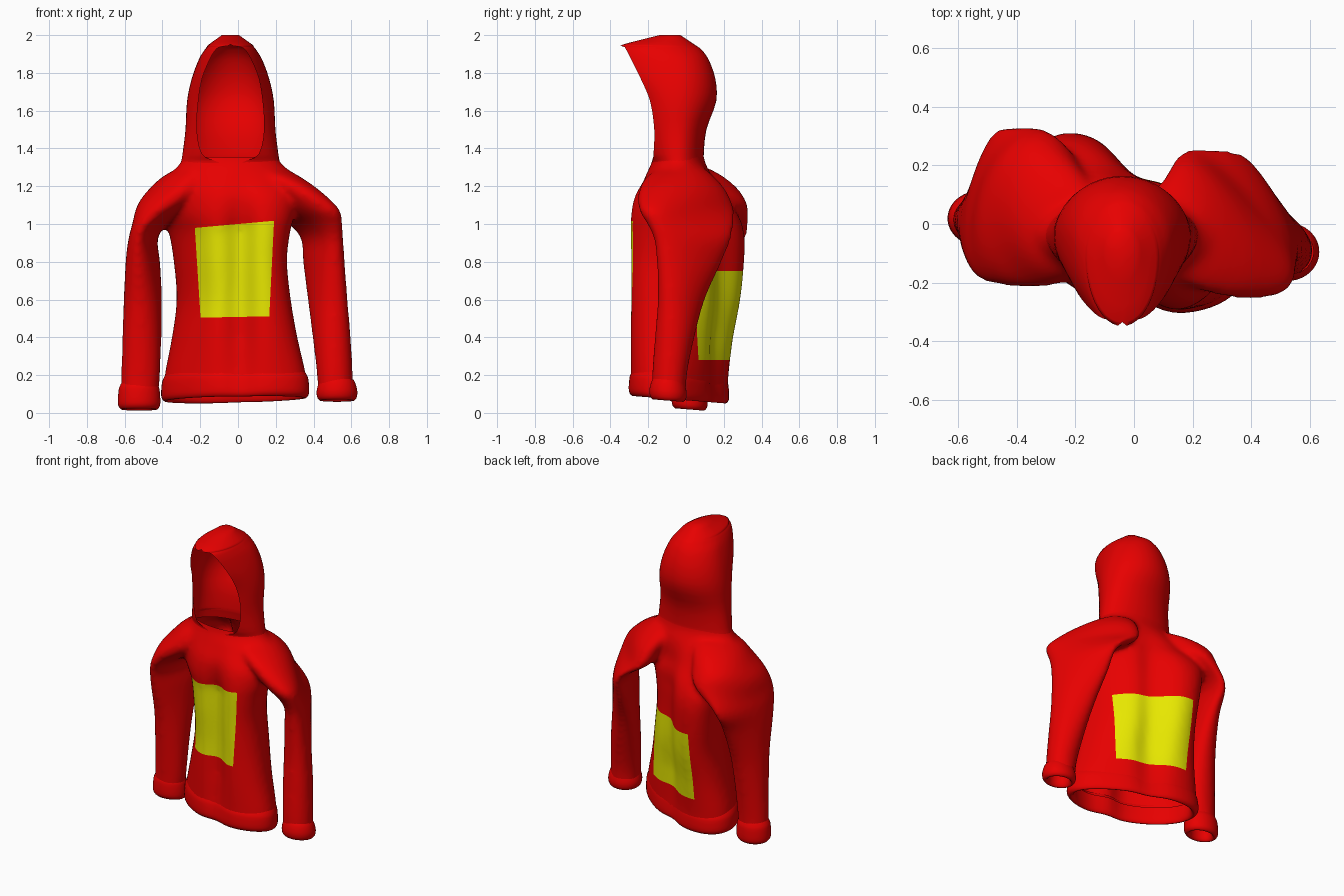
import bpy, bmesh
from math import sin, cos, pi, asin, radians, exp
from mathutils import Vector

cube = bpy.data.objects.get("Cube")
if cube:
    bpy.data.objects.remove(cube, do_unlink=True)


def material(name, color):
    m = bpy.data.materials.new(name)
    m.use_nodes = True
    m.diffuse_color = color
    m.node_tree.nodes["Principled BSDF"].inputs["Base Color"].default_value = color
    return m


RED = material("red cloth", (0.8, 0, 0, 1))
YELLOW = material("yellow patch", (0.8, 0.8, 0, 1))


def spline(rows, steps):
    """Smoothly resample a list of equal-length tuples."""
    out = []
    for i in range(len(rows) - 1):
        p0, p1, p2 = rows[max(i - 1, 0)], rows[i], rows[i + 1]
        p3 = rows[min(i + 2, len(rows) - 1)]
        for s in range(steps):
            t = s / steps
            out.append([b + t * ((c - a) / 2 + t * ((a - 2.5 * b + 2 * c - d / 2)
                        + t * (1.5 * (b - c) + (d - a) / 2)))
                        for a, b, c, d in zip(p0, p1, p2, p3)])
    return out + [list(rows[-1])]


def skin_rings(bm, rings, closed=True):
    vs = [[bm.verts.new(p) for p in ring] for ring in rings]
    n = len(vs[0])
    for lo, hi in zip(vs, vs[1:]):
        for j in range(n if closed else n - 1):
            k = (j + 1) % n
            bm.faces.new((lo[j], lo[k], hi[k], hi[j]))
    return vs


def tube(bm, rows, caps=True, steps=4, tilt=0.0, fold=0.0, n=64):
    """Loft of skewed ovals; each row is z, x min, x max, y min, y max, skew.
    fold presses a soft vertical valley into the front and back."""
    rings = []
    for z, x0, x1, y0, y1, skew in spline(rows, steps):
        depth = fold * max(0, min(1, (1.28 - z) / .3)) * min(1, .35 + 1.6 * z)
        ring = []
        for j in range(n):
            t = 2 * pi * j / n
            x = (x0 + x1) / 2 + (x1 - x0) / 2 * cos(t)
            dy = (y1 - y0) / 2 * sin(t - radians(skew * (1 + .25 * sin(t))))
            dy *= 1 - depth * exp(-((x - .01) / .085) ** 2)
            ring.append((x, (y0 + y1) / 2 + dy, z - tilt * dy))
        rings.append(ring)
    vs = skin_rings(bm, rings)
    if caps:
        bm.faces.new(vs[0][::-1])
        bm.faces.new(vs[-1])


def finish(bm, name):
    me = bpy.data.meshes.new(name)
    bm.to_mesh(me)
    bm.free()
    ob = bpy.data.objects.new(name, me)
    bpy.context.collection.objects.link(ob)
    me.materials.append(RED)
    me.materials.append(YELLOW)
    for p in me.polygons:
        p.use_smooth = True
    return ob


# Body: torso and two sleeves fused into one cloth surface
FOLD = .27
bm = bmesh.new()
tube(bm, [(.07, -.395, .365, -.3, .22, 26), (.2, -.388, .36, -.297, .225, 26),
          (.4, -.35, .315, -.303, .25, 26), (.6, -.325, .28, -.305, .288, 27),
          (.8, -.34, .26, -.31, .308, 28), (.95, -.365, .275, -.31, .308, 28),
          (1.05, -.4, .3, -.305, .275, 25), (1.15, -.39, .31, -.28, .2, 20),
          (1.25, -.362, .3, -.22, .14, 8), (1.33, -.302, .222, -.18, .1, 0),
          (1.4, -.285, .205, -.17, .09, 0), (1.48, -.28, .2, -.17, .09, 0)], fold=FOLD)
tube(bm, [(.06, -.62, -.425, -.07, .1, 0), (.2, -.618, -.413, -.07, .1, 0),
          (.4, -.613, -.405, -.08, .12, -5), (.6, -.605, -.403, -.1, .16, -12),
          (.8, -.595, -.413, -.145, .24, -22), (.92, -.58, -.425, -.175, .315, -26),
          (1.0, -.56, -.37, -.2, .335, -24), (1.1, -.533, -.2, -.215, .325, -10),
          (1.18, -.475, -.13, -.21, .28, 5), (1.25, -.4, -.1, -.18, .2, 5),
          (1.3, -.31, -.1, -.14, .11, 0)])
tube(bm, [(.06, .425, .61, -.18, 0, 0), (.2, .418, .608, -.18, .005, 0),
          (.4, .395, .597, -.165, .045, 10), (.6, .37, .58, -.15, .1, 25),
          (.8, .345, .565, -.155, .19, 38), (.92, .335, .557, -.17, .24, 45),
          (1.0, .27, .552, -.205, .255, 48), (1.08, .15, .535, -.25, .255, 45),
          (1.18, .1, .43, -.25, .21, 30), (1.25, .05, .33, -.21, .15, 15),
          (1.3, 0, .24, -.14, .09, 0)])
body = finish(bm, "body_and_sleeves")
remesh = body.modifiers.new("fuse", 'REMESH')
remesh.mode = 'VOXEL'
remesh.voxel_size = 0.014
bpy.context.view_layer.objects.active = body
body.select_set(True)
bpy.ops.object.modifier_apply(modifier=remesh.name)

bm = bmesh.new()
bm.from_mesh(body.data)
for _ in range(8):
    bmesh.ops.smooth_vert(bm, verts=bm.verts, factor=0.5,
                          use_axis_x=True, use_axis_y=True, use_axis_z=True)


def cut(co, no, **clear):
    bmesh.ops.bisect_plane(bm, geom=bm.verts[:] + bm.edges[:] + bm.faces[:],
                           plane_co=co, plane_no=no, **clear)


# Open the neck, waist and sleeve ends
cut((0, 0, .14), (0, 0, 1), clear_inner=True)
cut((0, 0, 1.355), (0, 0, 1), clear_outer=True)

# Patches on chest and back, each bounded by four planes facing inwards
chest_patch = [((-.198, 0, .5), (1, 0, .064)), ((.165, 0, .5), (-1, 0, .05)),
               ((0, 0, .508), (-.02, 0, 1)), ((0, 0, 1.0), (.09, 0, -1))]
back_patch = [((-.225, 0, 0), (1, 0, 0)), ((.2, 0, 0), (-1, 0, 0)),
              ((0, 0, .28), (0, 0, 1)), ((0, 0, .75), (0, 0, -1))]
for co, no in chest_patch + back_patch:
    cut(co, no)
for f in bm.faces:
    c = f.calc_center_median()
    planes = chest_patch if c.y < 0 else back_patch
    f.material_index = int(all((c - Vector(co)).dot(Vector(no)) > 0
                               for co, no in planes))
    f.smooth = True
bm.to_mesh(body.data)
bm.free()


# Folded bands at the waist and wrists: inner wall, rounded lip, outer wall
def band(name, low, high, x0, x1, y0, y1, skew=0, fold=0.0):
    def row(z, grow):
        return (z, x0 - grow, x1 + grow, y0 - grow, y1 + grow, skew)
    bm = bmesh.new()
    tube(bm, [row(high - .02, -.02), row(low + .03, -.025), row(low, -.01),
              row(low + .012, .008), row(low + .04, .014), row(high - .04, .01),
              row(high - .015, .002), row(high, -.006)],
         caps=False, steps=3, tilt=.08, fold=fold)
    return finish(bm, name)


band("waist_band", .07, .205, -.393, .363, -.293, .215, 26, FOLD)
band("right_cuff", .018, .16, -.622, -.425, -.062, .1)
band("left_cuff", .065, .175, .43, .618, -.18, -.01)

# Hood: each row is z, half width, opening half width, front y, back y, centre y
hood_rows = [(1.29, .268, 0, -.185, .105, -.04), (1.33, .261, .07, -.178, .098, -.04),
             (1.37, .254, .15, -.172, .094, -.04), (1.5, .238, .178, -.168, .108, -.04),
             (1.65, .23, .17, -.19, .16, -.04), (1.77, .205, .15, -.24, .155, -.04),
             (1.87, .168, .11, -.29, .12, -.06), (1.92, .138, .08, -.315, .085, -.1),
             (1.937, .125, .055, -.325, .065, -.11), (1.95, .115, 0, -.335, .045, -.12),
             (2.0, .045, 0, -.14, -.03, -.085)]
rings = []
SEGMENTS = 40
for z, a, w, front, back, cy in spline(hood_rows, 3):
    start = asin(max(w, 0) / a)
    depth = (cy - front) / cos(start)
    ring = []
    for j in range(SEGMENTS + 1):
        t = start + (2 * pi - 2 * start) * j / SEGMENTS
        b = depth if cos(t) > 0 else back - cy
        ring.append(Vector((-.04 + a * sin(t), cy - b * cos(t), min(z, 2))))
    rings.append(ring)
bm = bmesh.new()
vs = skin_rings(bm, rings, closed=False)
bm.faces.new(vs[-1][:-1])
bmesh.ops.remove_doubles(bm, verts=bm.verts, dist=.0005)
finish(bm, "hood")
